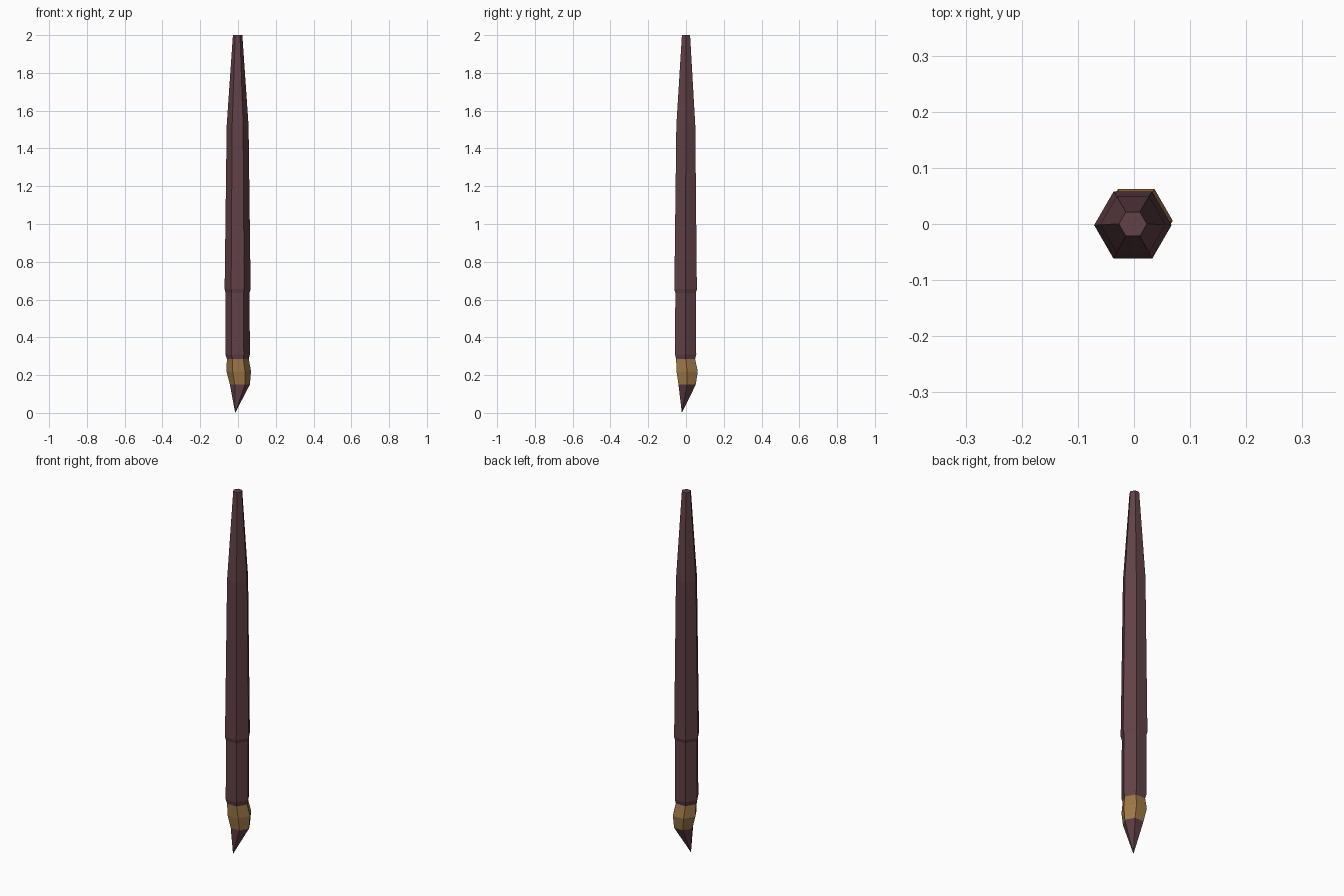
import bpy, bmesh, math

cube = bpy.data.objects.get("Cube")
if cube:
    bpy.data.objects.remove(cube, do_unlink=True)


def material(name, color):
    m = bpy.data.materials.new(name)
    m.use_nodes = True
    m.diffuse_color = (*color, 1)
    m.node_tree.nodes["Principled BSDF"].inputs["Base Color"].default_value = (*color, 1)
    return m


def hex_loft(name, sections, mat, cap_bottom=True):
    """Loft six-sided rings (z, radius, centre x, centre y); zero radius is a point."""
    bm = bmesh.new()
    rings = []
    for z, r, cx, cy in sections:
        if r == 0:
            rings.append([bm.verts.new((cx, cy, z))] * 6)
            continue
        angles = [i * math.pi / 3 for i in range(6)]
        rings.append([bm.verts.new((cx + r * math.cos(a), cy + r * math.sin(a), z))
                      for a in angles])
    for low, high in zip(rings, rings[1:]):
        for i in range(6):
            j = (i + 1) % 6
            corners = [low[i], low[j], high[j], high[i]]
            bm.faces.new(list(dict.fromkeys(corners)))
    for ring in (rings[0], rings[-1]):
        if len(set(ring)) == 6:
            bm.faces.new(ring)
    bmesh.ops.recalc_face_normals(bm, faces=bm.faces)
    mesh = bpy.data.meshes.new(name)
    bm.to_mesh(mesh)
    bm.free()
    mesh.materials.append(mat)
    obj = bpy.data.objects.new(name, mesh)
    bpy.context.collection.objects.link(obj)
    return obj


wood = material("dark red brown", (0.12, 0.054, 0.063))
brass = material("dull gold", (0.34, 0.187, 0.063))

# Tapered handle with a lip above the groove
hex_loft("handle", [(0.635, 0.063, -0.002, -0.002), (0.655, 0.069, -0.002, -0.002),
                    (0.72, 0.068, -0.002, -0.002), (1.52, 0.058, -0.002, -0.001),
                    (2.0, 0.025, -0.002, 0)], wood)

# Grip between the groove and the ferrule
hex_loft("grip", [(0.285, 0.058, -0.001, -0.002), (0.31, 0.065, -0.002, -0.002),
                  (0.62, 0.063, -0.002, -0.002), (0.635, 0.063, -0.002, -0.002)], wood)

# Bent metal ferrule
hex_loft("ferrule", [(0.15, 0.053, 0.01, 0.006), (0.22, 0.065, 0.004, 0.006),
                     (0.285, 0.058, -0.001, -0.002)], brass)

# Off-centre pointed tip
hex_loft("tip", [(0.0, 0, -0.015, -0.022), (0.15, 0.053, 0.01, 0.006)], wood)
